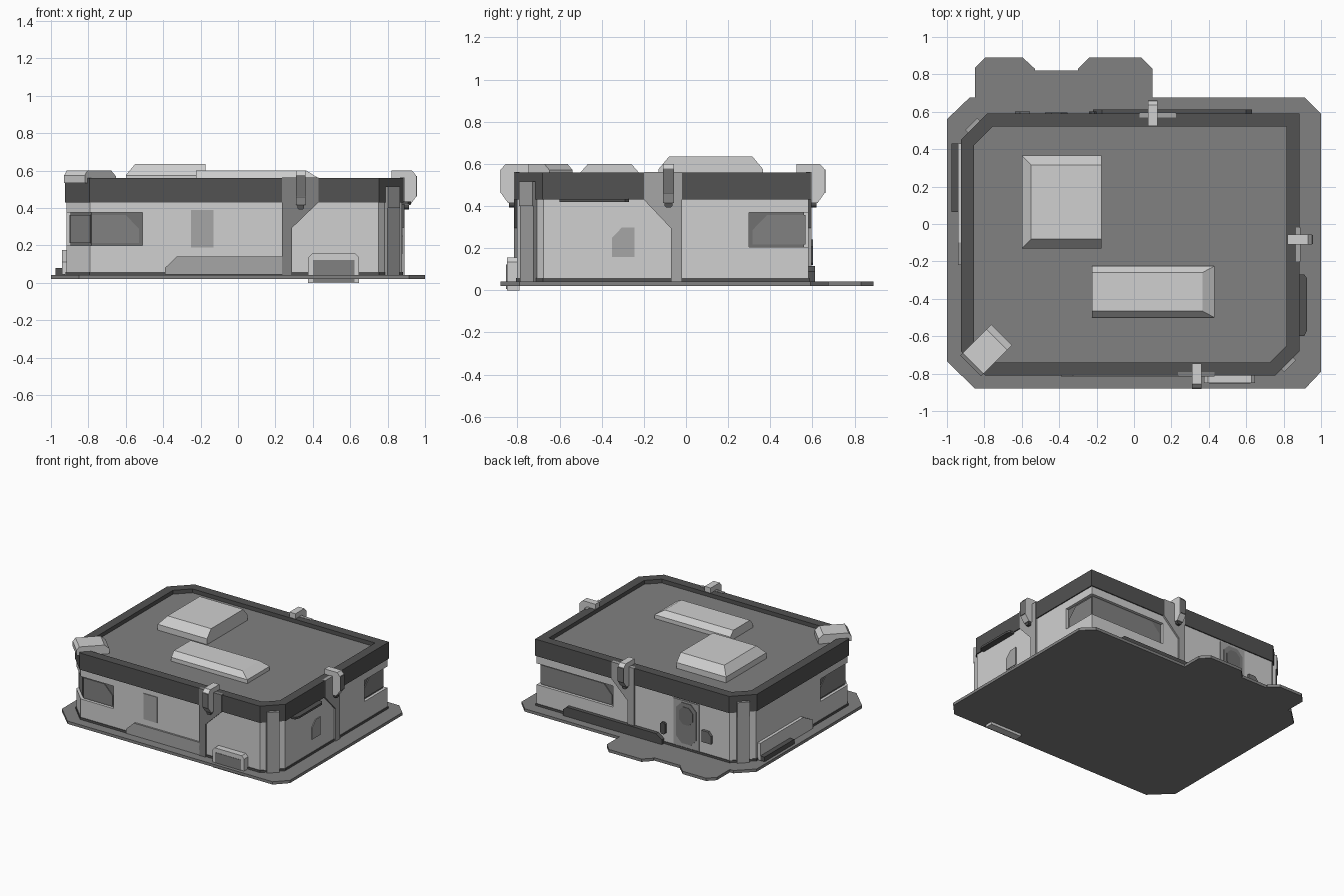
import bpy, bmesh
from mathutils import Vector

if "Cube" in bpy.data.objects:
    bpy.data.objects.remove(bpy.data.objects["Cube"])


def material(name, v):
    m = bpy.data.materials.new(name)
    m.diffuse_color = (v, v, v, 1)
    m.use_nodes = True
    m.node_tree.nodes["Principled BSDF"].inputs["Base Color"].default_value = m.diffuse_color
    return m


LIGHT = material("light_grey", 0.63)
PALE = material("pale_grey", 0.38)
MID = material("mid_grey", 0.22)
SHADE = material("deep_grey", 0.165)
DARK = material("dark_grey", 0.085)

# Wall frames: origin, sideways direction, outward direction
R = 0.70711
WALLS = {
    "front": ((0, -0.81), (1, 0), (0, -1)),
    "right": ((0.885, 0), (0, 1), (1, 0)),
    "back": ((0, 0.59), (1, 0), (0, 1)),
    "left": ((-0.925, 0), (0, 1), (-1, 0)),
    "front_right": ((0.82, -0.745), (R, R), (R, -R)),
    "front_left": ((-0.86, -0.745), (R, -R), (-R, -R)),
    "back_left": ((-0.855, 0.52), (R, R), (-R, R)),
}


def on_wall(wall, u, n, z):
    o, a, b = (Vector(v) for v in WALLS[wall])
    p = o + a * u + b * n
    return (p.x, p.y, z)


def loft(name, rings, mats):
    """Skin closed rings of 3D points, cap both ends; the last cap gets the last material."""
    bm = bmesh.new()
    loops = [[bm.verts.new(p) for p in ring] for ring in rings]
    k = len(loops[0])
    for a, b in zip(loops, loops[1:]):
        for i in range(k):
            j = (i + 1) % k
            bm.faces.new((a[i], a[j], b[j], b[i]))
    bm.faces.new(loops[0])
    bm.faces.new(loops[-1]).material_index = len(mats) - 1
    bmesh.ops.recalc_face_normals(bm, faces=bm.faces[:])
    me = bpy.data.meshes.new(name)
    bm.to_mesh(me)
    bm.free()
    for m in mats:
        me.materials.append(m)
    ob = bpy.data.objects.new(name, me)
    bpy.context.collection.objects.link(ob)
    return ob


def at(pts, z):
    return [(x, y, z) for x, y in pts]


def rect(x0, x1, y0, y1):
    return [(x0, y0), (x1, y0), (x1, y1), (x0, y1)]


def plate(name, wall, pts, d0, d1, mat):
    """Flat plate on a wall; pts are (sideways, height), d0..d1 is the outward range."""
    return loft(name, [[on_wall(wall, u, d, z) for u, z in pts] for d in (d0, d1)], [mat])


def octagon(u0, u1, z0, z1, c):
    return [(u0 + c, z0), (u1 - c, z0), (u1, z0 + c), (u1, z1 - c),
            (u1 - c, z1), (u0 + c, z1), (u0, z1 - c), (u0, z0 + c)]


def footprint(i):
    """Building outline with three cut corners, inset by i."""
    x0, x1, y0, y1 = -0.925 + i, 0.885 - i, -0.81 + i, 0.59 - i
    c = 0.13 - 0.586 * i
    d = c + 0.01
    return [(x0 + c, y0), (x1 - c, y0), (x1, y0 + c), (x1, y1),
            (x0 + d, y1), (x0, y1 - d), (x0, y0 + c)]


# Ground slab with the porch at the back
slab = [(-0.85, -0.88), (0.915, -0.88), (1, -0.79), (1, 0.59), (0.915, 0.675),
        (0.1, 0.675), (0.1, 0.83), (0.04, 0.89), (-0.24, 0.89), (-0.3, 0.83),
        (-0.3, 0.82), (-0.53, 0.82), (-0.53, 0.83), (-0.595, 0.89), (-0.795, 0.89),
        (-0.85, 0.835), (-0.85, 0.675), (-0.88, 0.675), (-1, 0.56), (-1, -0.735)]
loft("ground_slab", [at(slab, 0.02), at(slab, 0.042)], [MID])

# Walls, opened at two corners for wrap-around windows
walls = loft("walls", [at(footprint(0.008), 0.055), at(footprint(0.008), 0.44)], [LIGHT])
for box, z0, z1 in ((rect(-1.1, -0.51, -1, -0.34), 0.2, 0.375),
                    (rect(0.22, 1.1, 0.3, 0.9), 0.205, 0.37)):
    cutter = loft("window_cutter", [at(box, z0), at(box, z1)], [LIGHT])
    cutter.hide_render = True
    mod = walls.modifiers.new("window_opening", "BOOLEAN")
    mod.operation, mod.solver, mod.object = "DIFFERENCE", "EXACT", cutter
    bpy.context.view_layer.objects.active = walls
    bpy.ops.object.modifier_apply(modifier=mod.name)
    bpy.data.objects.remove(cutter)
loft("window_backing", [at(footprint(0.03), 0.06), at(footprint(0.03), 0.43)], [SHADE])
loft("plinth", [at(footprint(0.003), 0.035), at(footprint(0.003), 0.058)], [DARK])

# Window panes
plate("front_pane", "front", [(-0.78, 0.212), (-0.53, 0.212), (-0.53, 0.29), (-0.6, 0.362),
                              (-0.78, 0.362)], -0.035, -0.024, MID)
plate("left_pane", "left", [(-0.67, 0.212), (-0.36, 0.212), (-0.36, 0.29), (-0.43, 0.362),
                            (-0.67, 0.362)], -0.035, -0.024, MID)
plate("corner_pane", "front_left", [(-0.075, 0.212), (0.075, 0.212), (0.075, 0.362),
                                    (-0.075, 0.362)], -0.04, -0.024, MID)
plate("right_pane", "right", [(0.315, 0.217), (0.56, 0.217), (0.56, 0.358), (0.385, 0.358),
                              (0.315, 0.285)], -0.035, -0.024, MID)
plate("back_pane", "back", [(0.24, 0.217), (0.855, 0.217), (0.855, 0.358), (0.31, 0.358),
                            (0.24, 0.285)], -0.035, -0.024, MID)

# Parapet with sunken roof deck
loft("parapet_roof", [at(footprint(0), 0.43), at(footprint(0), 0.56),
                      at(footprint(0.07), 0.56), at(footprint(0.07), 0.53)], [DARK, MID])

# Roof housings with sloped sides
loft("roof_housing_large", [at(rect(-0.6, -0.175, -0.13, 0.365), 0.525),
                            at(rect(-0.6, -0.175, -0.13, 0.365), 0.575),
                            at(rect(-0.55, -0.175, -0.08, 0.315), 0.635)], [LIGHT])
loft("roof_housing_small", [at(rect(-0.225, 0.43, -0.5, -0.225), 0.525),
                            at(rect(-0.225, 0.43, -0.5, -0.225), 0.56),
                            at(rect(-0.225, 0.365, -0.465, -0.26), 0.6)], [LIGHT])

# Flared pillars: foot edges, flare edge, and the clip gripping the parapet above each
CLIP = [(-0.065, 0.525), (-0.065, 0.6), (0.045, 0.6), (0.067, 0.575),
        (0.067, 0.46), (0.035, 0.415), (-0.01, 0.415)]
for wall, a, b, c, k, mat in (("front", 0.235, 0.29, 0.43, 0.335, MID),
                              ("right", -0.02, -0.072, -0.2, -0.083, PALE),
                              ("back", 0.03, 0.085, 0.225, 0.1, PALE)):
    plate(wall + "_pillar", wall, [(a, 0.04), (b, 0.04), (b, 0.295), (c, 0.43),
                                   (c, 0.562), (a, 0.562)], -0.02, 0.006, mat)
    loft(wall + "_clip", [[on_wall(wall, u, n, z) for n, z in CLIP]
                          for u in (k - 0.026, k + 0.026)], [LIGHT])
    plate(wall + "_clip_face", wall, [(k - 0.025, 0.462), (k + 0.025, 0.462), (k + 0.025, 0.572),
                                      (k - 0.025, 0.572)], 0.064, 0.071, SHADE)
    plate(wall + "_clip_foot", wall, octagon(k - 0.018, k + 0.018, 0.392, 0.425, 0.008),
          -0.01, 0.03, DARK)

# Wide clip over the front left corner
WIDE = [(-0.215, 0.53), (-0.215, 0.57), (-0.18, 0.6), (0.0, 0.6), (0.02, 0.575), (0.02, 0.535)]
loft("corner_clip", [[on_wall("front_left", u, n, z) for n, z in WIDE] for u in (-0.078, 0.078)],
     [LIGHT])

# Corner columns with side strips
for wall in ("front_right", "back_left"):
    plate(wall + "_column", wall, [(-0.045, 0.04), (0.045, 0.04), (0.045, 0.515), (-0.045, 0.515)],
          -0.03, 0.015, PALE)
    plate(wall + "_column_cap", wall, [(-0.045, 0.4), (0.045, 0.4), (0.045, 0.515),
                                       (-0.045, 0.515)], 0.01, 0.021, PALE)

# Front fittings: low skirt, narrow panel, light cabinet with a grey hatch
plate("front_skirt", "front", [(-0.39, 0.045), (0.24, 0.045), (0.24, 0.142), (-0.325, 0.142),
                               (-0.39, 0.08)], -0.02, 0.006, PALE)
plate("front_panel", "front", [(-0.25, 0.19), (-0.13, 0.19), (-0.13, 0.39), (-0.25, 0.39)],
      -0.012, -0.003, PALE)
plate("front_cabinet", "front", [(0.375, 0), (0.648, 0), (0.648, 0.135), (0.628, 0.156),
                                 (0.395, 0.156), (0.375, 0.135)], -0.02, 0.04, LIGHT)
plate("front_hatch", "front", [(0.4, 0.005), (0.622, 0.005), (0.622, 0.122), (0.4, 0.122)],
      0.036, 0.043, MID)

# Right fittings: small hatch and the narrow awning under the parapet
plate("right_hatch", "right", [(-0.35, 0.158), (-0.245, 0.158), (-0.245, 0.297), (-0.305, 0.297),
                               (-0.35, 0.25)], -0.012, -0.002, PALE)
AWNING = [(-0.6, -0.01), (-0.27, -0.01), (-0.27, 0.025), (-0.29, 0.04), (-0.57, 0.04), (-0.6, 0.025)]
loft("right_awning", [[on_wall("right", u, n, z) for u, n in AWNING] for z in (0.418, 0.434)],
     [DARK])

# Left fittings: low skirt panel and dark sill box
plate("left_skirt", "left", [(-0.22, 0.045), (0.43, 0.045), (0.43, 0.175), (-0.1, 0.175),
                             (-0.22, 0.11)], -0.02, 0.015, LIGHT)
plate("left_sill", "left", [(0.065, 0.04), (0.43, 0.04), (0.43, 0.078), (0.065, 0.078)],
      0, 0.052, DARK)

# Back fittings: dark skirt, entry door, side controls
plate("back_skirt", "back", [(-0.22, 0.042), (0.63, 0.042), (0.63, 0.09), (0.6, 0.115),
                             (-0.17, 0.115), (-0.22, 0.08)], -0.02, 0.022, DARK)
plate("door_surround", "back", [(-0.525, 0.06), (-0.305, 0.06), (-0.305, 0.42), (-0.525, 0.42)],
      -0.012, -0.003, PALE)
plate("door", "back", octagon(-0.5, -0.33, 0.09, 0.405, 0.045), -0.01, 0.002, MID)
plate("door_window", "back", octagon(-0.475, -0.355, 0.24, 0.375, 0.035), -0.005, 0.006, SHADE)
plate("door_keypad", "back", octagon(-0.24, -0.2, 0.12, 0.21, 0.01), -0.02, 0.012, DARK)
plate("door_side_hatch", "back", [(-0.635, 0.15), (-0.555, 0.15), (-0.555, 0.24), (-0.61, 0.24),
                                  (-0.635, 0.21)], -0.02, 0.012, SHADE)
